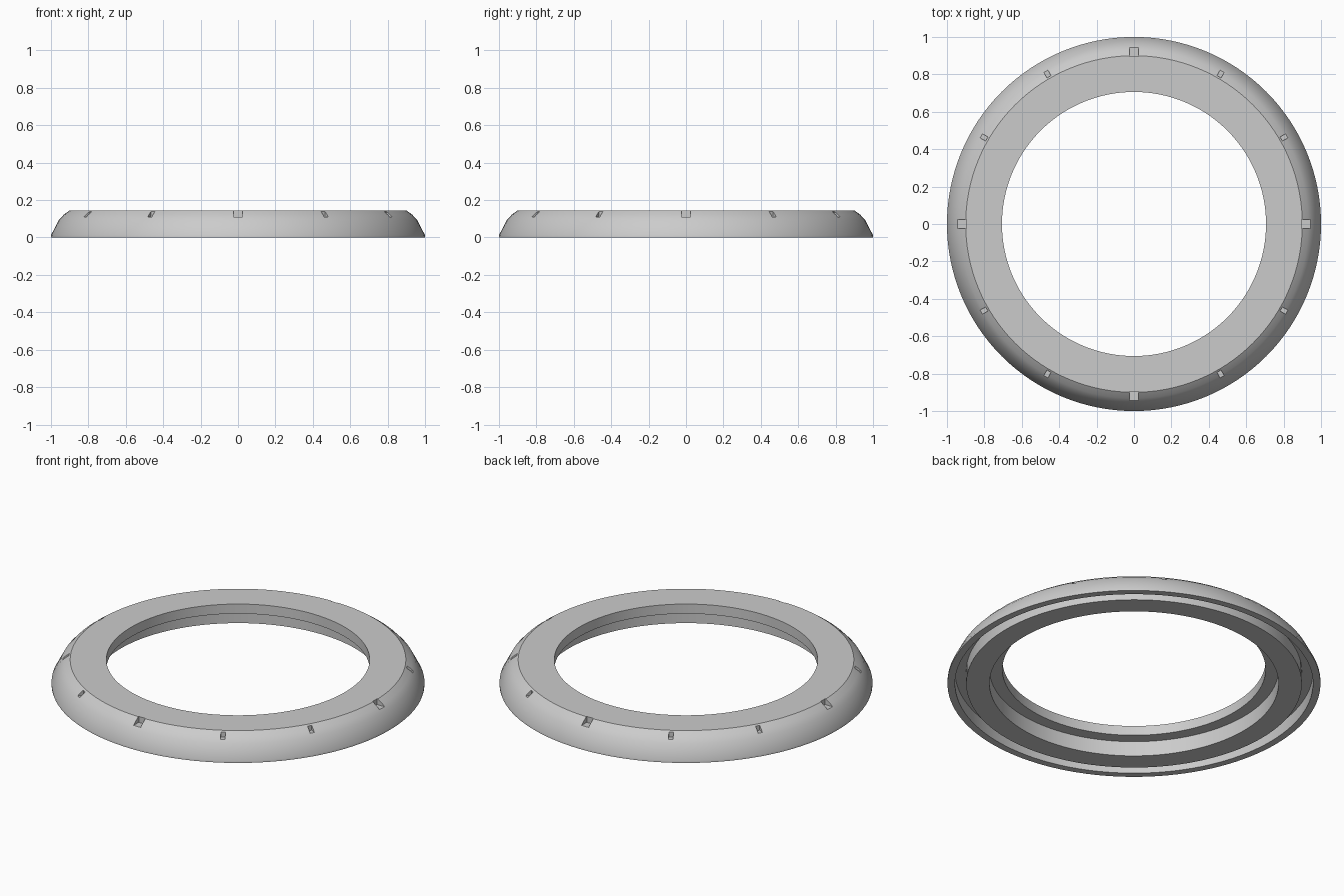
import bpy, bmesh
from math import radians, pi
from mathutils import Matrix, Vector

cube = bpy.data.objects.get("Cube")
if cube:
    bpy.data.objects.remove(cube, do_unlink=True)

# Single plain grey
grey = bpy.data.materials.new("plain grey")
grey.use_nodes = True
COLOUR = (0.6, 0.6, 0.6, 1)
grey.diffuse_color = COLOUR
grey.node_tree.nodes["Principled BSDF"].inputs["Base Color"].default_value = COLOUR


def add_object(name, bm):
    bmesh.ops.recalc_face_normals(bm, faces=bm.faces)
    mesh = bpy.data.meshes.new(name)
    bm.to_mesh(mesh)
    bm.free()
    mesh.materials.append(grey)
    obj = bpy.data.objects.new(name, mesh)
    bpy.context.collection.objects.link(obj)
    return obj


def lathe(name, profile, steps):
    bm = bmesh.new()
    verts = [bm.verts.new((r, 0, z)) for r, z in profile]
    edges = [bm.edges.new((v, verts[i - 1])) for i, v in enumerate(verts)]
    bmesh.ops.spin(bm, geom=verts + edges, cent=(0, 0, 0), axis=(0, 0, 1),
                   angle=2 * pi, steps=steps, use_merge=True)
    bmesh.ops.remove_doubles(bm, verts=bm.verts, dist=1e-5)
    return add_object(name, bm)


# Bezel ring: curved outside, flat top, stepped bore, groove underneath
TOP = 0.145
ring = lathe("bezel_ring", [
    (1.0, 0), (1.0, 0.012), (0.957, 0.095), (0.932, 0.122), (0.9, TOP),
    (0.706, TOP), (0.706, 0.088), (0.775, 0.088), (0.775, 0),
    (0.9, 0), (0.9, 0.075), (0.96, 0.075), (0.96, 0)], 128)

# Hour notches: wide at the quarters, narrow between them
bm = bmesh.new()
for i in range(12):
    inner, width = (0.895, 0.046) if i % 3 == 0 else (0.909, 0.025)
    outer, floor, roof = 1.05, 0.11, 0.2
    place = (Matrix.Rotation(radians(30 * i), 4, "Z")
             @ Matrix.Translation(((inner + outer) / 2, 0, (floor + roof) / 2))
             @ Matrix.Diagonal(Vector((outer - inner, width, roof - floor, 1))))
    bmesh.ops.create_cube(bm, size=1, matrix=place)
cutter = add_object("notch_cutter", bm)
cutter.hide_render = True

cut = ring.modifiers.new("notches", "BOOLEAN")
cut.operation = "DIFFERENCE"
cut.solver = "EXACT"
cut.object = cutter

bpy.ops.object.select_all(action="DESELECT")
ring.select_set(True)
bpy.context.view_layer.objects.active = ring
bpy.ops.object.modifier_apply(modifier=cut.name)
bpy.data.objects.remove(cutter, do_unlink=True)
bpy.ops.object.shade_smooth_by_angle(angle=radians(30))
